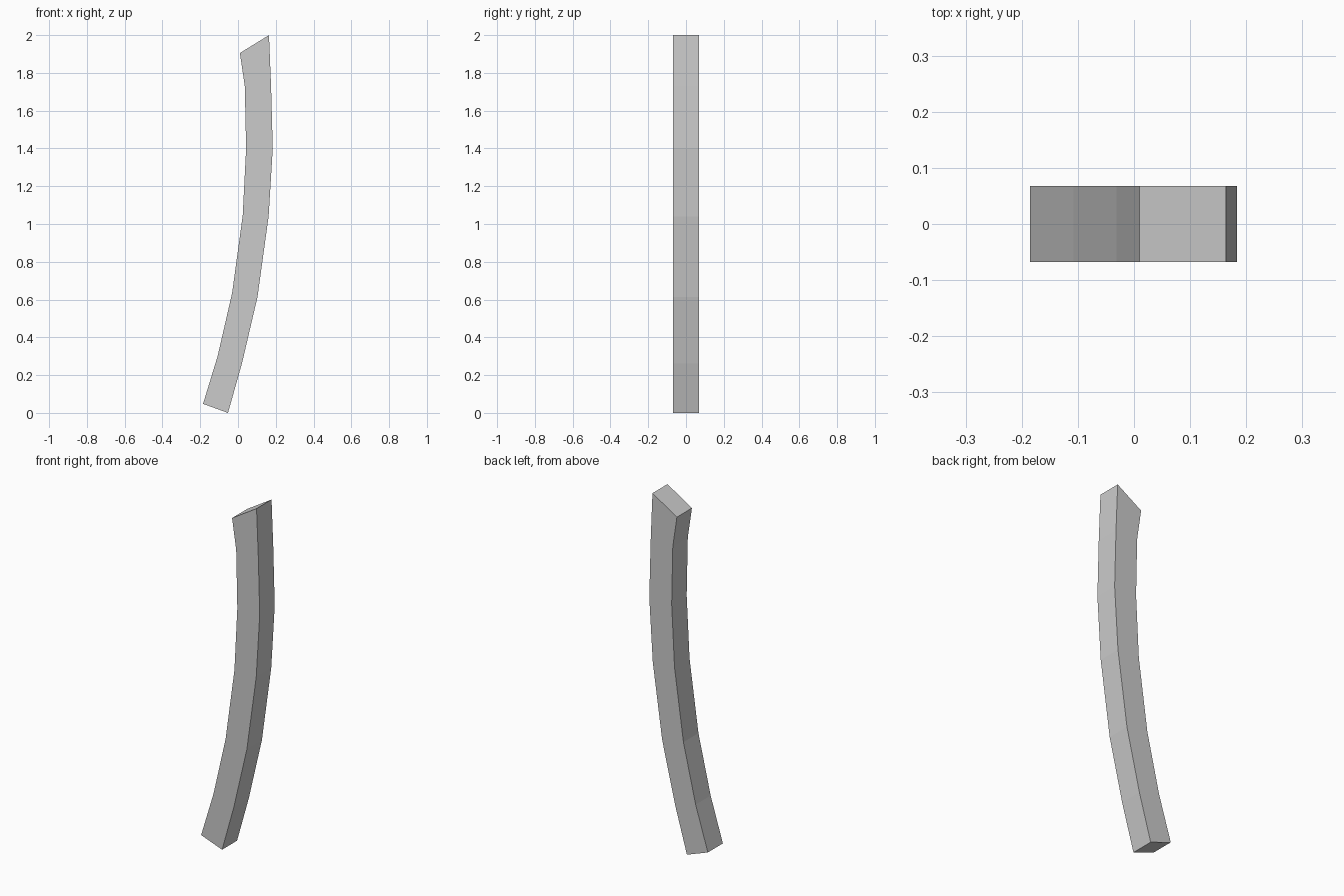
import bpy
import bmesh

if "Cube" in bpy.data.objects:
    bpy.data.objects.remove(bpy.data.objects["Cube"])

HALF_DEPTH = 0.0675

# Cross-stations from bottom to top: inner edge (x, z), outer edge (x, z)
stations = [
    ((-0.185, 0.048), (-0.053, 0.0)),
    ((-0.108, 0.30), (0.021, 0.262)),
    ((-0.031, 0.635), (0.103, 0.613)),
    ((0.025, 1.045), (0.162, 1.04)),
    ((0.043, 1.40), (0.184, 1.40)),
    ((0.036, 1.73), (0.175, 1.73)),
    ((0.010, 1.905), (0.164, 2.0)),
]

# Curved square beam: one ring of four corners per station
bm = bmesh.new()
rings = []
for (xi, zi), (xo, zo) in stations:
    rings.append([bm.verts.new(co) for co in (
        (xi, -HALF_DEPTH, zi), (xo, -HALF_DEPTH, zo),
        (xo, HALF_DEPTH, zo), (xi, HALF_DEPTH, zi))])

# Side walls between rings
for low, high in zip(rings, rings[1:]):
    for i in range(4):
        j = (i + 1) % 4
        bm.faces.new((low[i], low[j], high[j], high[i]))

# Cut ends
bm.faces.new(rings[0][::-1])
bm.faces.new(rings[-1])
bmesh.ops.recalc_face_normals(bm, faces=bm.faces)

mesh = bpy.data.meshes.new("curved_beam")
bm.to_mesh(mesh)
bm.free()
beam = bpy.data.objects.new("curved_beam", mesh)
bpy.context.collection.objects.link(beam)
